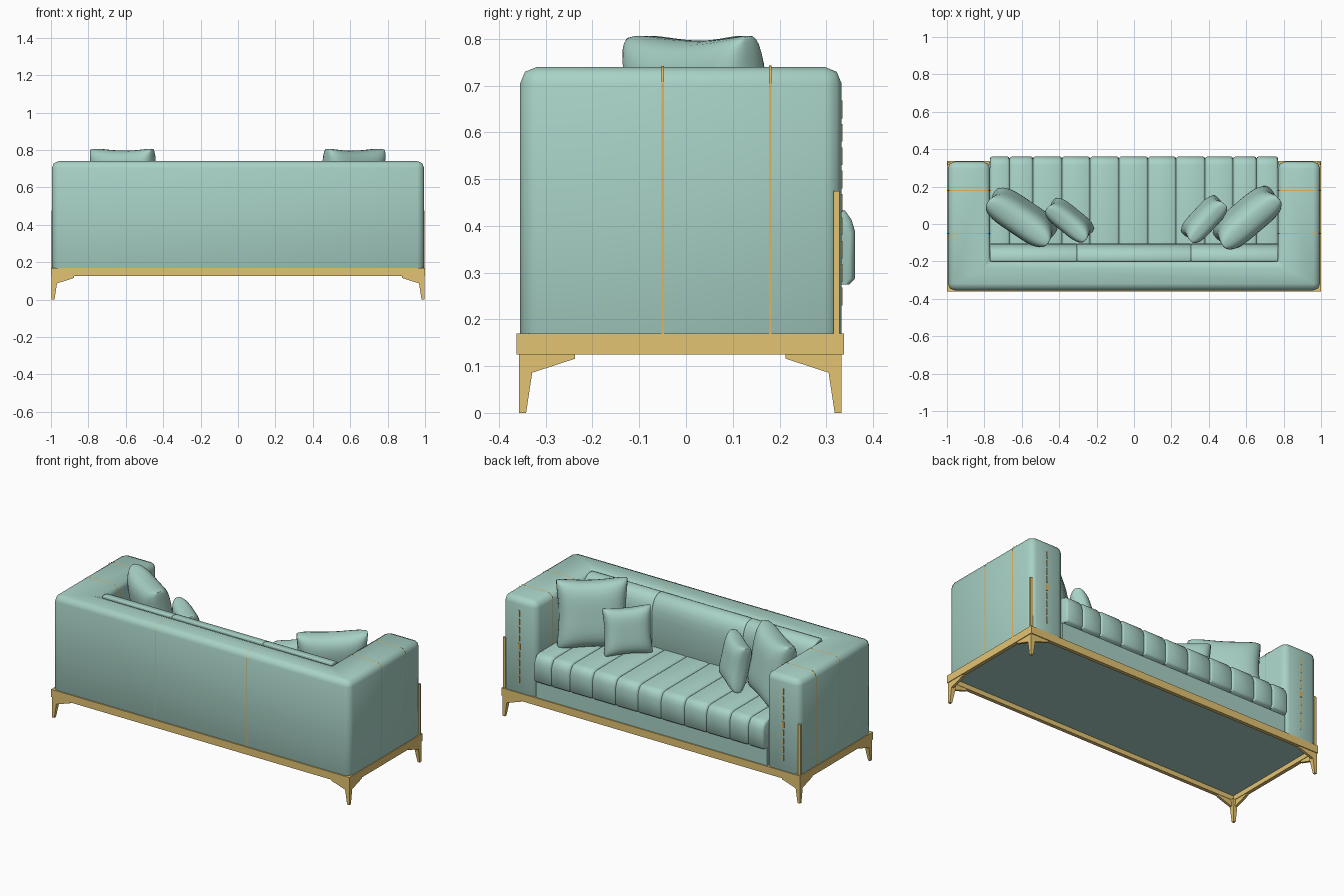
import bpy, bmesh, math
from mathutils import Matrix, Vector

if "Cube" in bpy.data.objects:
    bpy.data.objects.remove(bpy.data.objects["Cube"])


def material(name, rgb):
    m = bpy.data.materials.new(name)
    m.diffuse_color = (*rgb, 1)
    m.use_nodes = True
    m.node_tree.nodes["Principled BSDF"].inputs["Base Color"].default_value = m.diffuse_color
    return m


TEAL = material("sage_teal_fabric", (0.39, 0.64, 0.56))
GOLD = material("brushed_gold", (0.77, 0.55, 0.17))
PIPING = material("amber_piping", (0.77, 0.45, 0.11))


def finish(name, bm, mat, smooth=True, angle=40):
    bmesh.ops.recalc_face_normals(bm, faces=bm.faces)
    me = bpy.data.meshes.new(name)
    bm.to_mesh(me)
    bm.free()
    me.materials.append(mat)
    ob = bpy.data.objects.new(name, me)
    bpy.context.collection.objects.link(ob)
    if smooth:
        bpy.ops.object.select_all(action='DESELECT')
        ob.select_set(True)
        bpy.context.view_layer.objects.active = ob
        bpy.ops.object.shade_smooth_by_angle(angle=math.radians(angle))
    return ob


def loft(bm, rings, caps=True):
    """Skin a series of closed rings of points."""
    rows = [[bm.verts.new(p) for p in ring] for ring in rings]
    n = len(rows[0])
    for lo, hi in zip(rows, rows[1:]):
        for i in range(n):
            j = (i + 1) % n
            bm.faces.new((lo[i], lo[j], hi[j], hi[i]))
    if caps:
        bm.faces.new(rows[0])
        bm.faces.new(rows[-1])
    bmesh.ops.recalc_face_normals(bm, faces=bm.faces)


def prism(name, pts, axis, a, b, mat, bevel=0, seg=3, foot=None, caps=True):
    """Extrude a 2D outline from a to b, rounding edges; foot rounds the bottom separately."""
    place = {'x': lambda p, t: (t, p[0], p[1]),
             'y': lambda p, t: (p[0], t, p[1]),
             'z': lambda p, t: (p[0], p[1], t)}[axis]
    bm = bmesh.new()
    loft(bm, [[place(p, t) for p in pts] for t in (a, b)], caps)
    if bevel:
        zmin = min(v.co.z for v in bm.verts)

        def sharp(low):
            return [e for e in bm.edges if e.calc_face_angle() > math.radians(35)
                    and (foot is None or low == all(v.co.z < zmin + 1e-4 for v in e.verts))]
        bmesh.ops.bevel(bm, geom=sharp(False), offset=bevel, segments=seg, profile=0.5,
                        affect='EDGES', clamp_overlap=True)
        if foot:
            bmesh.ops.bevel(bm, geom=sharp(True), offset=foot, segments=2, profile=0.5,
                            affect='EDGES', clamp_overlap=True)
    return finish(name, bm, mat, smooth=bool(bevel), angle=50)


def box(name, x, y, z, mat, bevel=0, seg=3):
    pts = [(x[0], y[0]), (x[1], y[0]), (x[1], y[1]), (x[0], y[1])]
    return prism(name, pts, 'z', z[0], z[1], mat, bevel, seg)


def arch(a0, a1, z0, z1, r, n=5):
    """Rectangle outline with a rounded top."""
    pts = [(a0, z0)]
    for cx, start in ((a0 + r, 180), (a1 - r, 90)):
        for i in range(n):
            t = math.radians(start - 90 * i / (n - 1))
            pts.append((cx + r * math.cos(t), z1 - r + r * math.sin(t)))
    return pts + [(a1, z0)]


# Upholstered shell: back and both arms as one U-shaped block
shell = [(-.995, -.355), (.995, -.355), (.995, .333), (.77, .333),
         (.77, -.2), (-.77, -.2), (-.77, .333), (-.995, .333)]
prism("arms_and_back", shell, 'z', .156, .74, TEAL, .036, 2, foot=.013)
box("seat_base", (-.775, .775), (-.205, .331), (.156, .274), TEAL)
box("underside", (-.98, .98), (-.342, .318), (.153, .157), TEAL)

# Channelled seat cushion: one body with a groove at every channel edge
channels = [-.77, -.665, -.54, -.385, -.235, -.08, .075, .225, .38, .53, .655, .77]
cushion = [(-.2, .275), (.350, .275), (.361, .287), (.361, .390), (.354, .413),
           (.341, .432), (.315, .440), (-.2, .440)]
rings = []
for a, b in zip(channels, channels[1:]):
    for x, g in ((a, .010), (a + .004, .004), (a + .012, 0),
                 (b - .012, 0), (b - .004, .004)) + (((b, .010),) if b == .77 else ()):
        rings.append([(x, y - (g if y > 0 else 0), z - (g if z > .38 else 0))
                      for y, z in cushion])
bm = bmesh.new()
loft(bm, rings)
finish("seat_cushion", bm, TEAL, angle=50)

# Back cushions in three sections with a rolled upper front
roll = [(-.2, .42), (-.105, .42), (-.105, .61), (-.108, .655), (-.117, .69),
        (-.132, .716), (-.152, .732), (-.175, .738), (-.2, .738)]
for i, (a, b) in enumerate(((-.77, -.305), (-.305, .305), (.305, .77))):
    prism(f"back_cushion_{i + 1}", roll, 'x', a, b, TEAL, .005, 2)

# Metal base frame
for s, y0, y1 in (("back", -.362, -.340), ("front", .316, .338)):
    box(f"{s}_rail", (-1, 1), (y0, y1), (.125, .17), GOLD)
for s, x0, x1 in (("left", -1, -.978), ("right", .978, 1)):
    box(f"{s}_rail", (x0, x1), (-.340, .316), (.125, .17), GOLD)

# Corner legs: tapered post with two bracket wings
wing = [(0, 0), (.015, 0), (.028, .086), (.12, .116), (.12, .126), (0, .126)]
for sx in (-1, 1):
    for sy, yc in ((-1, -.357), (1, .333)):
        xc = sx * .996
        tag = ("left" if sx < 0 else "right") + ("_back" if sy < 0 else "_front")
        prism(f"leg_wing_x_{tag}", [(xc - sx * u, z) for u, z in wing], 'y',
              yc, yc - sy * .015, GOLD)
        prism(f"leg_wing_y_{tag}", [(yc - sy * u, z) for u, z in wing], 'x',
              xc, xc - sx * .015, GOLD)
        bm = bmesh.new()
        loft(bm, [[(xc - sx * u * w, yc - sy * v * w, z)
                   for u, v in ((0, 0), (1, 0), (1, 1), (0, 1))]
                  for w, z in ((.015, 0), (.028, .086), (.032, .126))])
        finish(f"leg_post_{tag}", bm, GOLD, smooth=False)

# Piping hoops around the arms, corner strips and front stitching
for s, side in ((-1, "left"), (1, "right")):
    for name, y, grow in (("front", .18, .003), ("rear", -.05, .002)):
        hoop = arch(.77 - grow, .995 + grow, .17, .74 + grow, .036)
        prism(f"{side}_arm_piping_{name}", [(s * x, z) for x, z in hoop], 'y',
              y - .0025, y + .0025, PIPING, caps=False)
    box(f"{side}_corner_strip", sorted((s * .980, s * .998)), (.316, .328), (.17, .475), GOLD)
    for i in range(9):
        z = .23 + i * .05
        w = .008 if i == 4 else .004
        box(f"{side}_arm_stitch_{i + 1}", (s * .885 - w, s * .885 + w),
            (.330, .335), (z, z + .038), PIPING)

# Piping over the backrest
for s, side in ((-1, "left"), (1, "right")):
    prism(f"{side}_back_piping", arch(-.356, -.2, .17, .742, .036), 'x',
          s * .305 - .001, s * .305 + .001, PIPING, caps=False)


def pillow(name, size, thick, loc, yaw, tilt, n=18):
    """Plump square pillow with rounded corners and sagging edges."""
    bm = bmesh.new()
    h = size / 2

    def point(i, j, side):
        u, v = (math.sin(math.pi / 2 * (2 * k / n - 1)) for k in (i, j))
        corner = 1 - .05 * (u * v) ** 6
        x = u * h * (1 - .10 * (1 - v * v)) * corner
        z = v * h * (1 - .10 * (1 - u * u)) * corner
        puff = ((1 - u ** 4) * (1 - v ** 4)) ** .45
        return Vector((x, side * (.009 + puff * (thick / 2 - .009)), z))

    for side in (-1, 1):
        grid = [[bm.verts.new(point(i, j, side)) for j in range(n + 1)] for i in range(n + 1)]
        for i in range(n):
            for j in range(n):
                bm.faces.new((grid[i][j], grid[i + 1][j], grid[i + 1][j + 1], grid[i][j + 1]))
    # join the two halves along their open rims
    bmesh.ops.bridge_loops(bm, edges=[e for e in bm.edges if e.is_boundary])
    bm.transform(Matrix.Translation(loc) @ Matrix.Rotation(math.radians(yaw), 4, 'Z')
                 @ Matrix.Rotation(math.radians(tilt), 4, 'X'))
    finish(name, bm, TEAL, angle=75)


# Scatter pillows leaning into the corners
pillow("large_pillow_left", .41, .17, (-.602, .035, .612), -34, 10)
pillow("large_pillow_right", .41, .17, (.605, .033, .612), 40, 10)
pillow("small_pillow_left", .28, .12, (-.345, .02, .57), -39, 12)
pillow("small_pillow_right", .28, .12, (.375, .025, .565), 47, 12)
